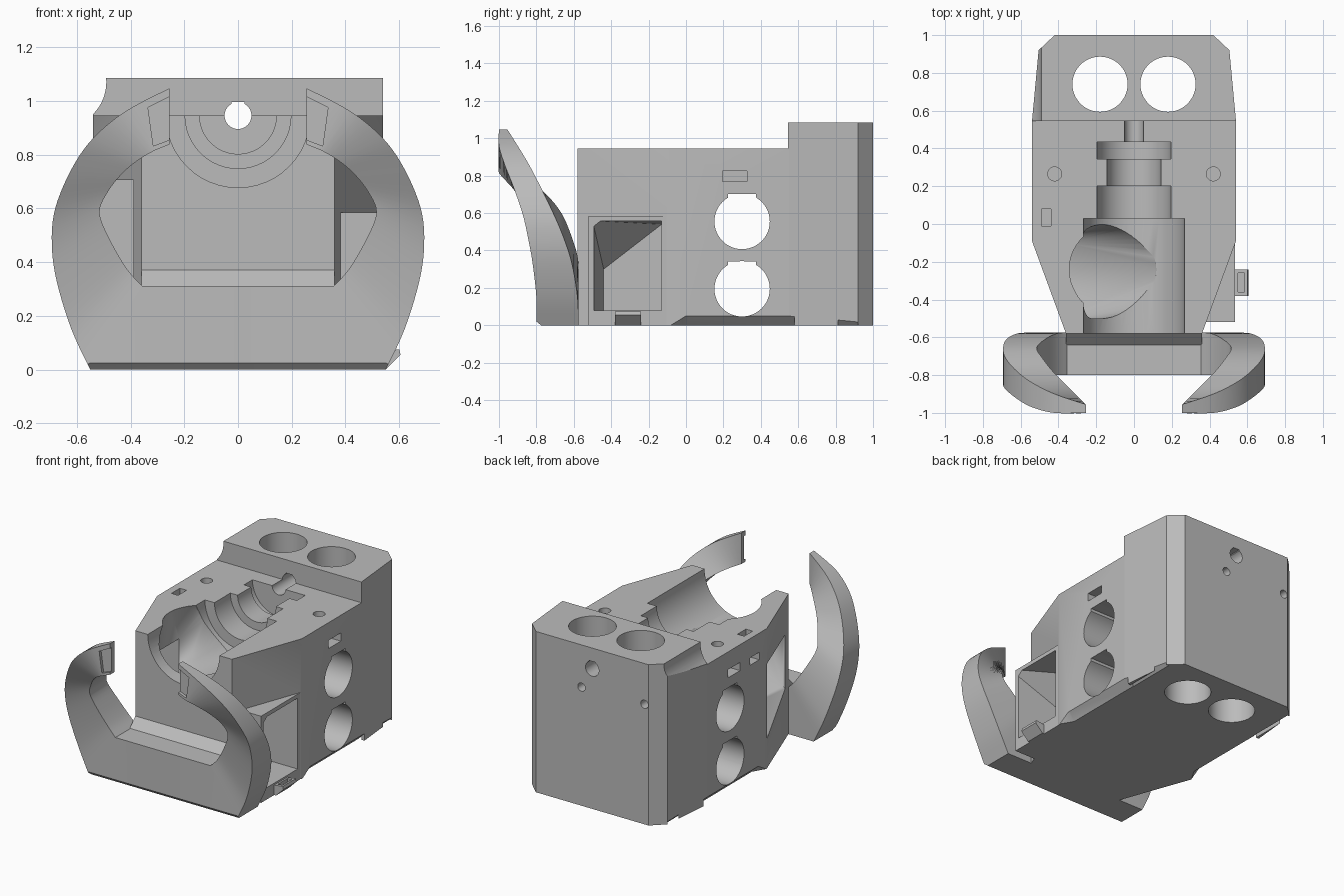
import bpy, bmesh, math
from math import cos, sin, pi
from mathutils import Vector

cube = bpy.data.objects.get("Cube")
if cube:
    bpy.data.objects.remove(cube, do_unlink=True)

grey = bpy.data.materials.new("plain grey")
grey.use_nodes = True
grey.diffuse_color = (0.5, 0.5, 0.5, 1)
grey.node_tree.nodes["Principled BSDF"].inputs["Base Color"].default_value = grey.diffuse_color


def finish(bm, name):
    bmesh.ops.recalc_face_normals(bm, faces=bm.faces)
    mesh = bpy.data.meshes.new(name)
    bm.to_mesh(mesh)
    bm.free()
    mesh.materials.append(grey)
    obj = bpy.data.objects.new(name, mesh)
    bpy.context.collection.objects.link(obj)
    return obj


def hull(name, points):
    """Convex solid around the points."""
    bm = bmesh.new()
    verts = [bm.verts.new(p) for p in points]
    bmesh.ops.convex_hull(bm, input=verts)
    bmesh.ops.delete(bm, geom=[v for v in bm.verts if not v.link_faces], context='VERTS')
    bmesh.ops.dissolve_limit(bm, angle_limit=0.01, verts=bm.verts, edges=bm.edges)
    return finish(bm, name)


def box(name, x, y, z):
    return hull(name, [(a, b, c) for a in x for b in y for c in z])


def upright(name, outline, z0, z1):
    """Left-right symmetric prism from half an outline."""
    return hull(name, [(s * x, y, z) for x, y in outline for s in (1, -1) for z in (z0, z1)])


def rod(name, start, end, r, n=48):
    a, b = Vector(start), Vector(end)
    turn = (b - a).to_track_quat('Z', 'Y')
    ring = [turn @ Vector((r * cos(2 * pi * i / n), r * sin(2 * pi * i / n), 0)) for i in range(n)]
    return hull(name, [p + o for p in (a, b) for o in ring])


def apply(obj, mod):
    bpy.context.view_layer.objects.active = obj
    bpy.ops.object.modifier_apply(modifier=mod.name)


def combine(obj, tool, operation='DIFFERENCE'):
    mod = obj.modifiers.new("combine", 'BOOLEAN')
    mod.solver = 'EXACT'
    mod.operation = operation
    mod.object = tool
    apply(obj, mod)
    bpy.data.objects.remove(tool, do_unlink=True)


def smooth(obj):
    bpy.ops.object.select_all(action='DESELECT')
    obj.select_set(True)
    bpy.context.view_layer.objects.active = obj
    bpy.ops.object.shade_smooth_by_angle(angle=math.radians(25))


# Solid housing: front body, taller rear block, side duct
TOP = 0.945
body = upright("housing", [(0.54, 0.55), (0.54, -0.09), (0.36, -0.58)], 0, TOP)
rear = upright("rear", [(0.54, 0.545), (0.505, 0.58), (0.505, 0.92), (0.42, 1)], 0, 1.085)
combine(body, rear, 'UNION')
combine(body, box("duct", (0.2, 0.536), (-0.52, -0.105), (0, 0.585)), 'UNION')


def cut(tool):
    combine(body, tool)


# Stepped bore along the top
for y0, y1, r in [(-0.7, 0.03, 0.268), (0, 0.2, 0.197), (0.15, 0.36, 0.143),
                  (0.345, 0.435, 0.197), (0.4, 1.1, 0.05)]:
    cut(rod("bore", (0, y0, TOP), (0, y1, TOP), r))
cut(box("keyway", (-0.025, 0.025), (0.4, 1.1), (TOP, 0.995)))

# Round air outlet sloping from the bore to an opening on the right
centre = Vector((-0.115, -0.24, 0.82))
slope, normal = Vector((0.876, 0, -0.482)), Vector((0.482, 0, 0.876))
ring = [centre + 0.26 * (cos(i * pi / 24) * slope + sin(i * pi / 24) * Vector((0, 1, 0)))
        for i in range(48)]
mouth = [(-0.37, y, z) for y in (-0.5, -0.1) for z in (0.36, 0.705)]
cut(hull("outlet", ring + [p + 0.06 * normal for p in ring] + mouth))
cut(hull("outlet_mouth", mouth + [(-0.6, y, z) for y in (-0.5, -0.1) for z in (0.14, 0.705)]))

# Air inlet in the side duct, narrowing inward
inlet = [(0.6, y, z) for y in (-0.5, -0.13) for z in (0.08, 0.56)]
cut(hull("inlet", inlet + [(0.05, -0.44, 0.08), (0.05, -0.13, 0.08),
                           (0.05, -0.44, 0.3), (0.05, -0.13, 0.54)]))

# Cross holes with a flat crown, and upright holes in the rear block
for z in (0.195, 0.555):
    cut(rod("cross_hole", (-1, 0.3, z), (1, 0.3, z), 0.148))
    cut(box("crown", (-1, 1), (0.225, 0.375), (z, z + 0.147)))
for x in (-0.18, 0.18):
    cut(rod("upright_hole", (x, 0.74, -0.1), (x, 0.74, 1.2), 0.146))

# Screw holes and nut slots
for s in (-1, 1):
    cut(rod("screw_hole", (s * 0.42, 0.265, 0.72), (s * 0.42, 0.265, 1), 0.037, 24))
    cut(box("nut_slot", (s * 0.36, s * 0.6), (0.195, 0.325), (0.77, 0.825)))
cut(box("right_slot", (-0.6, -0.42), (-0.01, 0.09), (0.765, 0.815)))
cut(box("top_slot", (-0.49, -0.44), (-0.01, 0.08), (0.79, 1)))
for x, z, r in [(0.08, 0.8, 0.028), (-0.39, 0.81, 0.028)]:
    cut(rod("rear_hole", (x, 0.7, z), (x, 1.1, z), r, 24))

# Scooped rear shoulder and bottom side chamfers
cut(rod("scoop", (-0.66, 0.5, 1.07), (-0.66, 1.1, 1.07), 0.17, 64))
for s in (-1, 1):
    for y0, y1, x, h in [(0, 0.58, 0.54, 0.05), (0.58, 0.92, 0.505, 0.018)]:
        lead = 0.1 if y0 == 0 else 0
        cut(hull("chamfer", [(s * (x - h), y0, -0.001), (s * (x - h), y1, -0.001),
                             (s * (x + 0.01), y0, h + 0.01), (s * (x + 0.01), y1, h + 0.01),
                             (s * (x + 0.01), y0 - lead, -0.001), (s * (x + 0.01), y1, -0.001)]))
smooth(body)

# Clip tab under the duct, with a shallow pocket
tab = hull("duct_tab", [(x, y, z) for y in (-0.38, -0.24)
                        for x, z in [(0.52, 0), (0.55, 0), (0.605, 0.055), (0.6, 0.075), (0.52, 0.065)]])
combine(tab, box("pocket", (0.55, 0.585), (-0.36, -0.26), (0.045, 0.1)))

# Sloping sill behind the front bar
hull("sill", [(x, y, z) for x in (-0.36, 0.36)
              for y, z in [(-0.64, 0.3), (-0.64, 0.31), (-0.57, 0.3), (-0.57, 0.38)]])

# Front bar with curved arms: outer x z, inner x z, front y, back y
stations = [Vector(s) for s in [
    (0.55, 0, 0.355, 0.31, -0.8, -0.575),
    (0.62, 0.15, 0.41, 0.37, -0.8, -0.58),
    (0.675, 0.33, 0.47, 0.47, -0.82, -0.61),
    (0.693, 0.47, 0.515, 0.58, -0.845, -0.655),
    (0.68, 0.6, 0.485, 0.66, -0.875, -0.71),
    (0.62, 0.745, 0.43, 0.73, -0.925, -0.78),
    (0.54, 0.86, 0.37, 0.78, -0.97, -0.84),
    (0.42, 0.96, 0.31, 0.815, -1, -0.9),
    (0.255, 1.047, 0.255, 0.837, -1, -0.955)]]


def blend(a, b, c, d, t):
    return 0.5 * (2 * b + (c - a) * t + (2 * a - 5 * b + 4 * c - d) * t**2
                  + (3 * b - a - 3 * c + d) * t**3)


path = [Vector((0, 0, 0, 0.31, -0.8, -0.575))]
last = len(stations) - 1
for i in range(last):
    four = [stations[min(max(k, 0), last)] for k in range(i - 1, i + 3)]
    path += [blend(*four, t / 5) for t in range(5)]
path.append(stations[-1])

bm = bmesh.new()
rings = []
for ox, oz, ix, iz, front, back in path:
    low = 0.025 if oz < 0.001 else 0
    corners = [(ox, front, oz + low), (ox, front + low, oz), (ox, back, oz),
               (ix, back, iz), (ix, front, iz)]
    rings.append([bm.verts.new(c) for c in corners])
for a, b in zip(rings, rings[1:]):
    for k in range(5):
        j = (k + 1) % 5
        bm.faces.new((a[k], a[j], b[j], b[k]))
bm.faces.new(rings[-1])
bmesh.ops.remove_doubles(bm, verts=bm.verts, dist=0.0001)
arms = finish(bm, "front_bar_and_arms")
mirror = arms.modifiers.new("mirror", 'MIRROR')
apply(arms, mirror)

# Shallow recesses in the arm tips
for s in (-1, 1):
    combine(arms, hull("tip_recess", [(s * x, y, z) for y in (-1.1, -0.982) for x, z in
                                      [(0.335, 0.975), (0.24, 1.022), (0.24, 0.86), (0.315, 0.832)]]))
smooth(arms)
